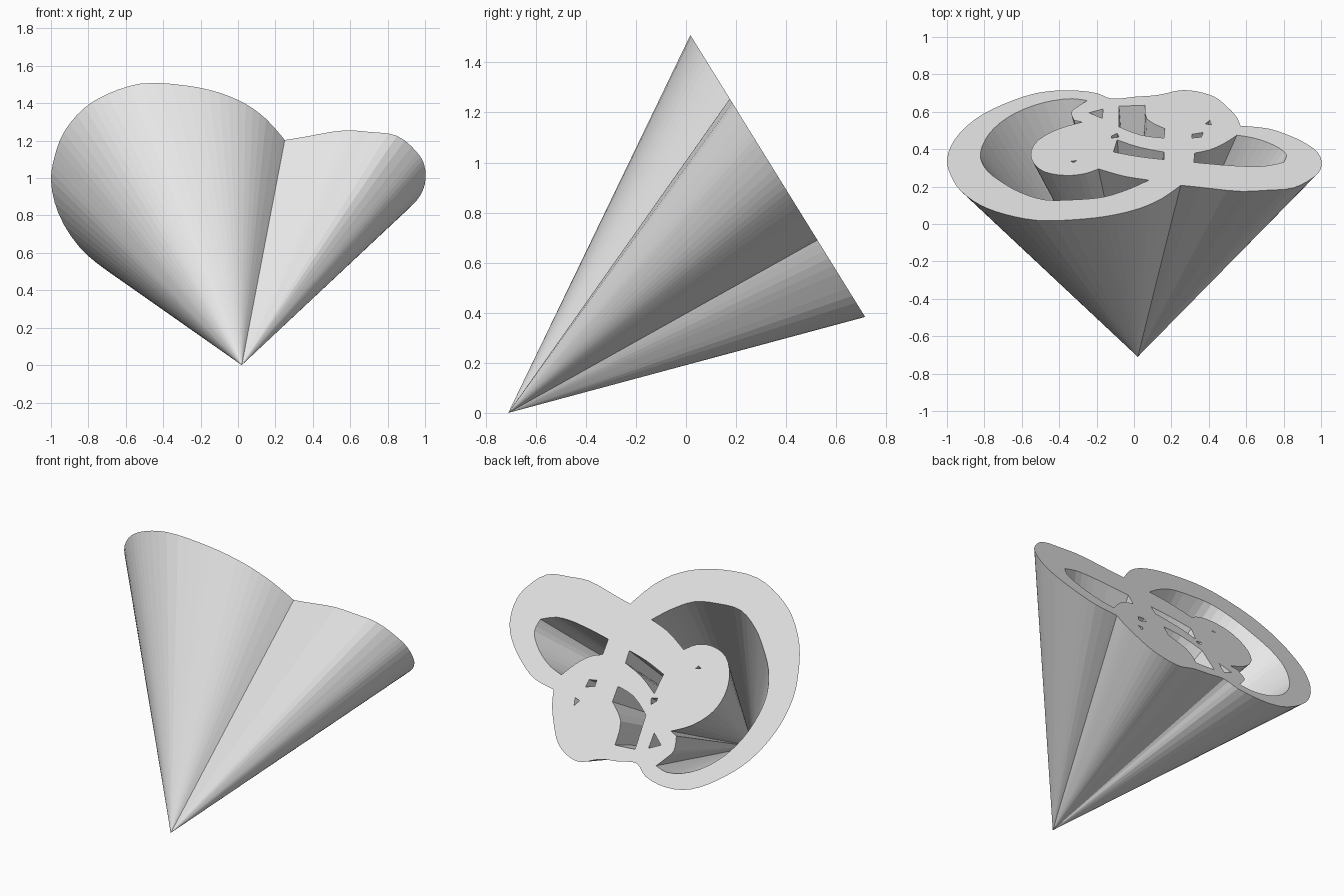
import bpy, bmesh, math
from mathutils import Vector

if "Cube" in bpy.data.objects:
    bpy.data.objects.remove(bpy.data.objects["Cube"])

APEX = Vector((0.02, -0.71, 0.0))
TOP_Y, TOP_Z, SLOPE = 0.02, 1.505, 1.613   # tilted cut plane
STRETCH = math.hypot(1, SLOPE)             # in-plane length per unit of y

# Outlines in plan (x, y), projected onto the tilted plane
OUTER = [(-1, .34), (-.98, .26), (-.93, .18), (-.82, .10), (-.70, .055), (-.52, .02),
         (-.27, .027), (-.10, .05), (.04, .087), (.15, .137), (.25, .207), (.35, .197),
         (.57, .175), (.70, .18), (.85, .193), (.96, .25), (.995, .287), (1, .35),
         (.97, .395), (.92, .43), (.85, .465), (.72, .51), (.57, .525), (.55, .57),
         (.50, .625), (.43, .68), (.33, .71), (.25, .715), (.13, .69), (.0, .68),
         (-.12, .67), (-.20, .70), (-.36, .715), (-.52, .70), (-.70, .64), (-.85, .56),
         (-.96, .45)]
CRESCENT = [(-.25, .66), (-.33, .67), (-.48, .65), (-.64, .59), (-.75, .51), (-.81, .42),
            (-.82, .35), (-.78, .28), (-.70, .22), (-.61, .17), (-.48, .13), (-.32, .13),
            (-.16, .145), (-.02, .19), (.08, .235), (-.05, .255), (-.19, .295), (-.26, .27),
            (-.37, .26), (-.48, .28), (-.54, .33), (-.55, .39), (-.51, .45), (-.40, .51),
            (-.275, .545), (-.32, .555), (-.335, .60), (-.29, .635)]
SIDE_SLOT = [(.55, .475), (.64, .46), (.75, .42), (.815, .37), (.80, .33), (.70, .31),
             (.56, .31), (.32, .33), (.325, .38), (.40, .395), (.48, .43)]
BACK_SLOT = [(-.08, .63), (.06, .635), (.07, .56), (.165, .51), (.16, .46), (.04, .475),
             (-.08, .52)]
FRONT_SLOT = [(-.09, .45), (.03, .41), (.16, .385), (.16, .345), (.03, .36), (-.11, .385)]
NOTCHES = [[(-.24, .595), (-.165, .615), (-.17, .565)],
           [(-.12, .47), (-.09, .485), (-.08, .465), (-.12, .46)],
           [(.31, .48), (.37, .49), (.36, .465), (.31, .46)],
           [(.38, .535), (.405, .555), (.415, .53)],
           [(-.34, .335), (-.305, .34), (-.32, .33)]]


def smooth_loop(points, steps=3, corner=math.radians(48)):
    """Round a closed outline with a cubic spline, keeping sharp corners."""
    pts = [Vector((x, y * STRETCH)) for x, y in points]
    n = len(pts)
    tangents = []
    for i in range(n):
        a, b = pts[i] - pts[i - 1], pts[(i + 1) % n] - pts[i]
        if a.angle(b) > corner:
            tangents.append(Vector((0, 0)))
        else:
            tangents.append((a.normalized() + b.normalized()) / 2)
    out = []
    for i in range(n):
        p, q = pts[i], pts[(i + 1) % n]
        size = (q - p).length
        m, k = tangents[i] * size, tangents[(i + 1) % n] * size
        for s in range(steps):
            t = s / steps
            v = (p * (2 * t**3 - 3 * t**2 + 1) + m * (t**3 - 2 * t**2 + t)
                 + q * (3 * t**2 - 2 * t**3) + k * (t**3 - t**2))
            out.append((v.x, v.y / STRETCH))
    return out


def on_plane(x, y):
    return (x, y, TOP_Z - (y - TOP_Y) * SLOPE)


# Cut face with openings; every outline tapers down to the shared tip
bm = bmesh.new()
tip = bm.verts.new(APEX)
loops = [smooth_loop(o) for o in (OUTER, CRESCENT, SIDE_SLOT, BACK_SLOT, FRONT_SLOT)] + NOTCHES
rim_edges, rings = [], []
for loop in loops:
    ring = [bm.verts.new(on_plane(x, y)) for x, y in loop]
    rings.append(ring)
    rim_edges += [bm.edges.new((ring[i - 1], ring[i])) for i in range(len(ring))]
plane_normal = Vector((0, SLOPE, 1)).normalized()
bmesh.ops.triangle_fill(bm, edges=rim_edges, use_beauty=True, normal=plane_normal)
bm.normal_update()
for f in bm.faces:
    if f.normal.dot(plane_normal) < 0:
        f.normal_flip()

# Walls, wound to agree with the cut face at each rim edge
for ring in rings:
    for i in range(len(ring)):
        a, b = ring[i - 1], ring[i]
        edge = bm.edges.get((a, b))
        if edge.link_loops and edge.link_loops[0].vert == a:
            a, b = b, a
        bm.faces.new((a, b, tip))

mesh = bpy.data.meshes.new("tapered_body")
bm.to_mesh(mesh)
bm.free()
body = bpy.data.objects.new("tapered_body", mesh)
bpy.context.collection.objects.link(body)

grey = bpy.data.materials.new("light_grey")
grey.use_nodes = True
color = (0.8, 0.8, 0.8, 1.0)
grey.diffuse_color = color
grey.node_tree.nodes["Principled BSDF"].inputs["Base Color"].default_value = color
mesh.materials.append(grey)
